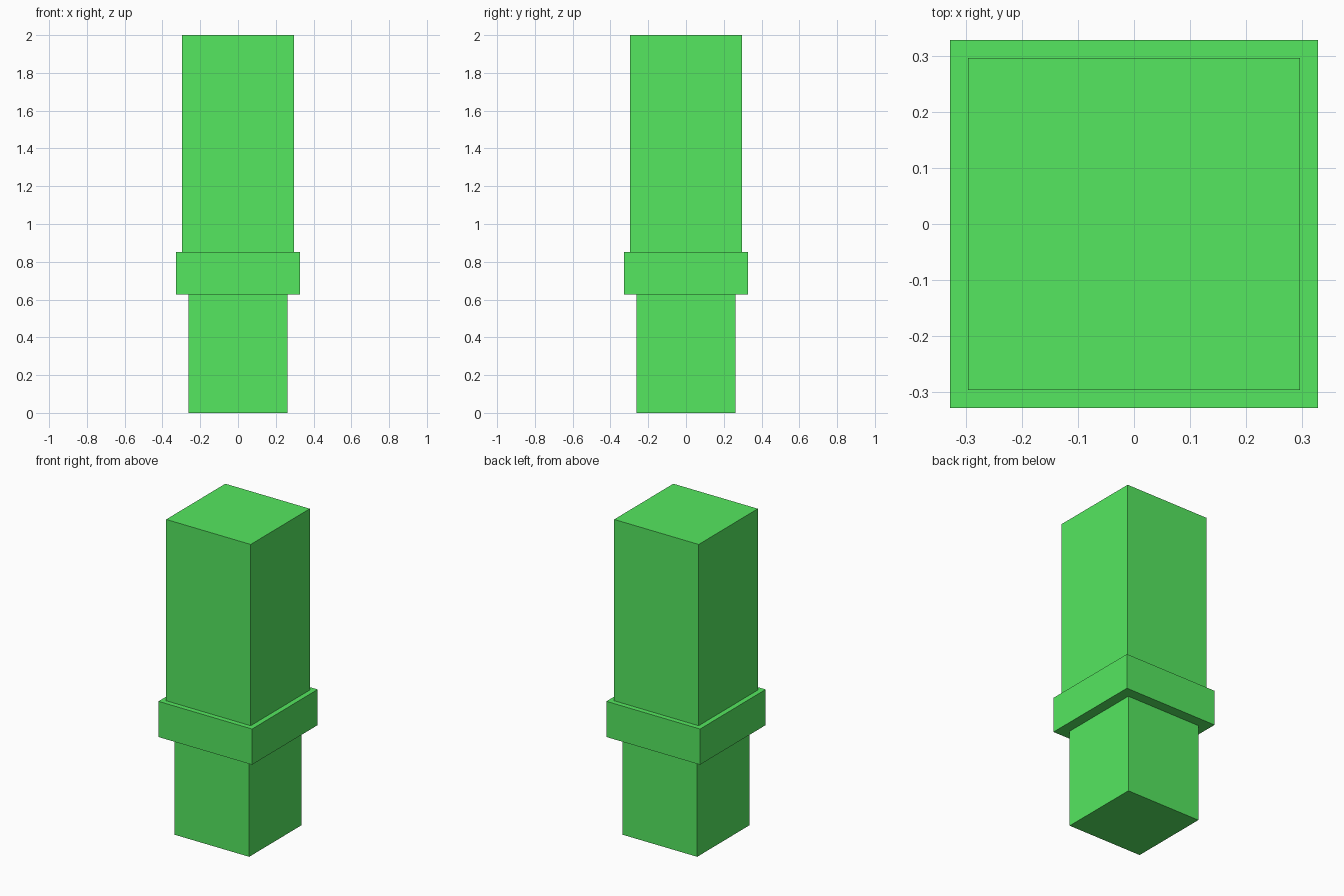
import bpy

cube = bpy.data.objects.get("Cube")
if cube:
    bpy.data.objects.remove(cube, do_unlink=True)

green = bpy.data.materials.new("bright_green")
green.use_nodes = True
colour = (0.09, 0.8, 0.115, 1)
green.diffuse_color = colour
green.node_tree.nodes["Principled BSDF"].inputs["Base Color"].default_value = colour


def square_block(name, width, bottom, top):
    """Square upright block centred on the z axis."""
    bpy.ops.mesh.primitive_cube_add(size=1, location=(0, 0, (bottom + top) / 2))
    block = bpy.context.object
    block.name = name
    block.scale = (width, width, top - bottom)
    bpy.ops.object.transform_apply(location=False, rotation=False, scale=True)
    block.data.materials.append(green)
    return block


# Narrow foot, wide collar and tall upper body
COLLAR_BOTTOM, COLLAR_TOP = 0.626, 0.852
square_block("lower_post", 0.524, 0, COLLAR_BOTTOM)
square_block("collar", 0.656, COLLAR_BOTTOM, COLLAR_TOP)
square_block("upper_post", 0.592, COLLAR_TOP, 2)
